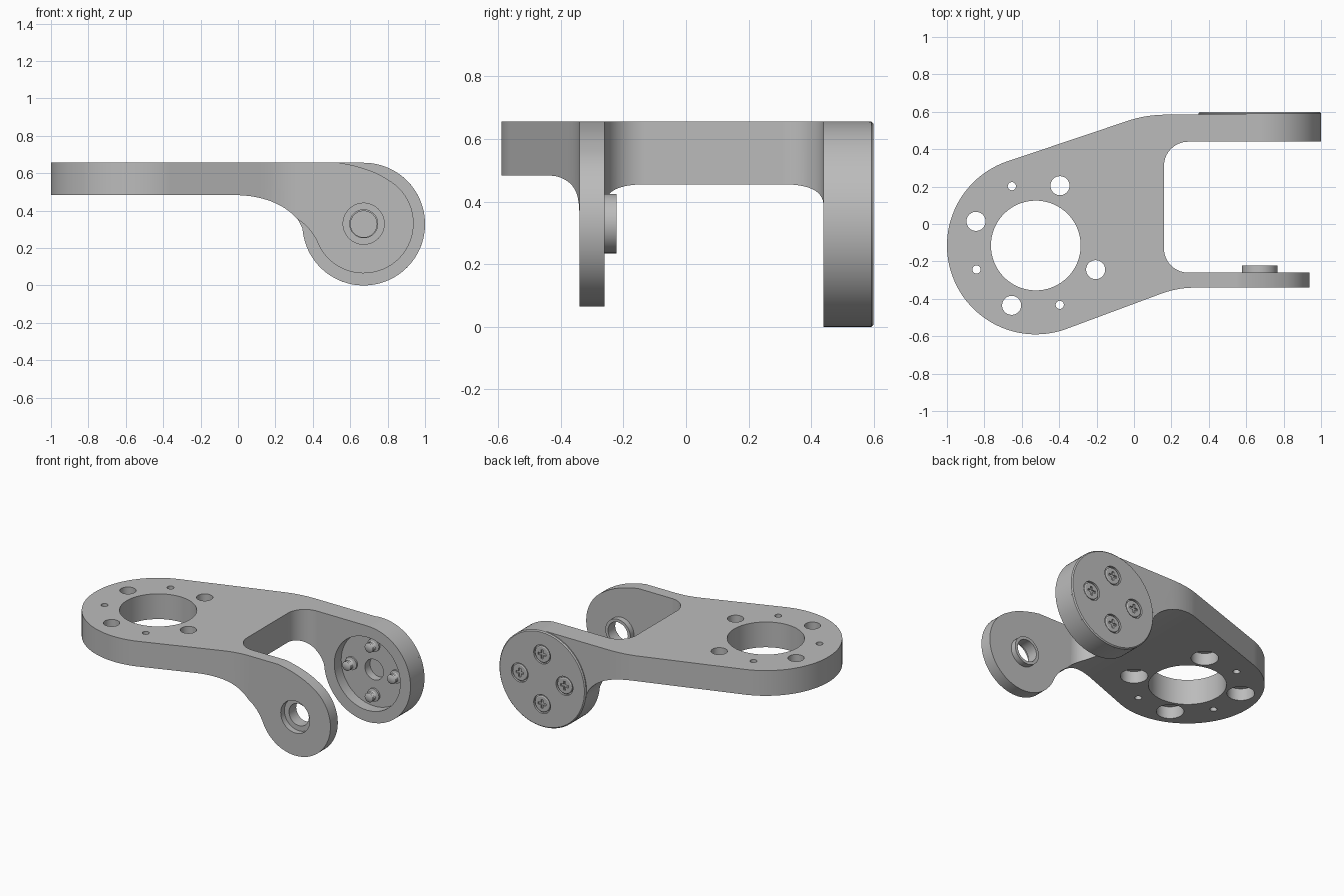
import bpy
import bmesh
from math import sin, cos, pi, radians
from mathutils import Vector, Matrix

cube = bpy.data.objects.get("Cube")
if cube:
    bpy.data.objects.remove(cube, do_unlink=True)

grey = bpy.data.materials.new("satin grey")
grey.use_nodes = True
colour = (0.5, 0.5, 0.5, 1)
grey.diffuse_color = colour
grey.node_tree.nodes["Principled BSDF"].inputs["Base Color"].default_value = colour


# ---------- helpers ----------
def arc(cx, cy, r, start, end, n=32):
    angles = [radians(start + (end - start) * i / n) for i in range(n + 1)]
    return [(cx + r * cos(a), cy + r * sin(a)) for a in angles]


def bezier(a, b, c, d, n=14):
    a, b, c, d = map(Vector, (a, b, c, d))
    ts = [i / n for i in range(n + 1)]
    return [tuple(a * (1 - t) ** 3 + b * 3 * t * (1 - t) ** 2
                  + c * 3 * t * t * (1 - t) + d * t ** 3) for t in ts]


def finish(name, bm):
    bmesh.ops.recalc_face_normals(bm, faces=bm.faces)
    mesh = bpy.data.meshes.new(name)
    bm.to_mesh(mesh)
    bm.free()
    mesh.materials.append(grey)
    obj = bpy.data.objects.new(name, mesh)
    bpy.context.collection.objects.link(obj)
    return obj


def prism(name, points, axis, low, high):
    """Extrude an outline along z (outline in xy) or y (outline in xz)."""
    bm = bmesh.new()
    place = (lambda p: (p[0], p[1], low)) if axis == "z" else (lambda p: (p[0], low, p[1]))
    face = bm.faces.new([bm.verts.new(place(p)) for p in points])
    ext = bmesh.ops.extrude_face_region(bm, geom=[face])["geom"]
    shift = Vector((0, 0, high - low)) if axis == "z" else Vector((0, high - low, 0))
    bmesh.ops.translate(bm, vec=shift, verts=[g for g in ext if isinstance(g, bmesh.types.BMVert)])
    return finish(name, bm)


def cylinder(name, cx, cy, r, axis, low, high, n=48):
    return prism(name, arc(cx, cy, r, 0, 360, n)[:-1], axis, low, high)


def lathe(name, profile, cx, cz, n=24):
    """Revolve (radius, y) pairs about a y-axis line."""
    bm = bmesh.new()
    verts = [bm.verts.new((cx + r, y, cz)) for r, y in profile]
    edges = [bm.edges.new(pair) for pair in zip(verts, verts[1:])]
    bmesh.ops.spin(bm, geom=verts + edges, cent=(cx, 0, cz), axis=(0, 1, 0),
                   angle=2 * pi, steps=n)
    bmesh.ops.remove_doubles(bm, verts=bm.verts, dist=0.0001)
    return finish(name, bm)


def boolean(target, tool, operation="DIFFERENCE"):
    mod = target.modifiers.new("shape", "BOOLEAN")
    mod.operation = operation
    mod.solver = "EXACT"
    mod.object = tool
    bpy.context.view_layer.objects.active = target
    bpy.ops.object.modifier_apply(modifier=mod.name)
    bpy.data.objects.remove(tool, do_unlink=True)


# ---------- bracket body: side outline crossed with plan outline ----------
PX, PZ, R = 0.672, 0.328, 0.328       # pivot axis and large ear radius
HX, HY = -0.525, -0.115               # centre of the mounting ring
TOP, BOTTOM = 0.656, 0.483

side = ([(-1.1, BOTTOM)]
        + bezier((-0.02, BOTTOM), (0.12, BOTTOM), (0.25, 0.44), (0.325, 0.345))
        + arc(PX, PZ, R, 184, 450, 64)
        + [(-1.1, TOP)])
body = prism("bracket_body", side, "y", -0.7, 0.7)

plan = (arc(HX, HY, 0.475, 109, 290, 56)
        + bezier((0.12, -0.382), (0.2, -0.352), (0.25, -0.34), (0.34, -0.34), 8)
        + [(1.1, -0.34), (1.1, -0.26)]
        + arc(0.29, -0.13, 0.13, 270, 180, 14)
        + arc(0.29, 0.31, 0.13, 180, 90, 14)
        + [(1.1, 0.44), (1.1, 0.585)]
        + bezier((0.2, 0.585), (0.12, 0.585), (0.06, 0.58), (-0.02, 0.556), 8))
boolean(body, prism("plan_tool", plan, "z", -0.1, 0.8), "INTERSECT")

# Trim the front arm down to its smaller ear
small = arc(PX, 0.332, 0.267, 60, -160, 48)
trim = (bezier((0.5, 0.662), (0.6, 0.65), (0.72, 0.622), small[0], 8)[:-1]
        + small
        + bezier(small[-1], (0.385, 0.305), (0.36, 0.33), (0.28, 0.38), 8)[1:]
        + [(0.28, -0.2), (1.2, -0.2), (1.2, 0.9), (0.5, 0.9)])
boolean(body, prism("trim_tool", trim, "y", -0.7, 0.1))

# Front arm pivot: inner collar, counterbore and through hole
boolean(body, cylinder("collar", PX, 0.33, 0.095, "y", -0.3, -0.222), "UNION")
boolean(body, cylinder("counterbore", PX, 0.33, 0.11, "y", -0.4, -0.3))
boolean(body, cylinder("pivot_hole", PX, 0.33, 0.075, "y", -0.4, -0.15))

# Back arm: round pocket with a deeper centre hole
boolean(body, cylinder("pocket", PX, PZ, 0.25, "y", 0.4, 0.515, 64))
boolean(body, cylinder("centre_hole", PX, PZ, 0.07, "y", 0.4, 0.57))

# Mounting ring: large opening, counterbored holes, small pin holes
boolean(body, cylinder("opening", HX, HY, 0.24, "z", 0.3, 0.8, 72))
for i in range(4):
    a = radians(68 + 90 * i)
    x, y = HX + 0.345 * cos(a), HY + 0.345 * sin(a)
    boolean(body, cylinder("bolt_hole", x, y, 0.051, "z", 0.3, 0.8, 32))
    boolean(body, cylinder("bolt_bore", x, y, 0.085, "z", 0.3, 0.565, 32))
for i in range(3):
    a = radians(112 + 90 * i)
    x, y = HX + 0.342 * cos(a), HY + 0.342 * sin(a)
    boolean(body, cylinder("pin_hole", x, y, 0.022, "z", 0.3, 0.8, 20))

# ---------- round cover on the outside of the back ear ----------
cover = lathe("back_cover", [(0, 0.575), (R, 0.575), (R, 0.592), (R - 0.007, 0.599), (0, 0.599)],
              PX, PZ, 72)
parts = [body, cover]

# ---------- four screws: cross heads outside, threaded tips in the pocket ----------
for i, side_name in enumerate(("left", "top", "right", "bottom")):
    a = i * pi / 2
    x, z = PX + 0.17 * cos(a), PZ + 0.17 * sin(a)
    boolean(cover, cylinder("head_recess", x, z, 0.064, "y", 0.585, 0.62, 32))
    head = lathe(side_name + "_screw_head",
                 [(0, 0.58), (0.056, 0.58), (0.056, 0.594), (0.05, 0.598), (0, 0.598)], x, z)
    for w, h in ((0.03, 0.008), (0.008, 0.03)):
        slot = [(x - w, z - h), (x + w, z - h), (x + w, z + h), (x - w, z + h)]
        boolean(head, prism("slot", slot, "y", 0.588, 0.62))
    thread = [(0.032 if k % 2 else 0.025, 0.5 - 0.006 * k) for k in range(8)]
    tip = lathe(side_name + "_screw_tip",
                [(0, 0.52), (0.044, 0.52), (0.044, 0.503)] + thread + [(0.018, 0.45), (0, 0.45)],
                x, z)
    parts += [head, tip]

# ---------- smooth shading with sharp edges kept ----------
bpy.ops.object.select_all(action="DESELECT")
for obj in parts:
    obj.select_set(True)
bpy.context.view_layer.objects.active = body
bpy.ops.object.shade_smooth_by_angle(angle=radians(30))
for obj in (body, cover):
    obj.modifiers.new("even normals", "WEIGHTED_NORMAL").keep_sharp = True
